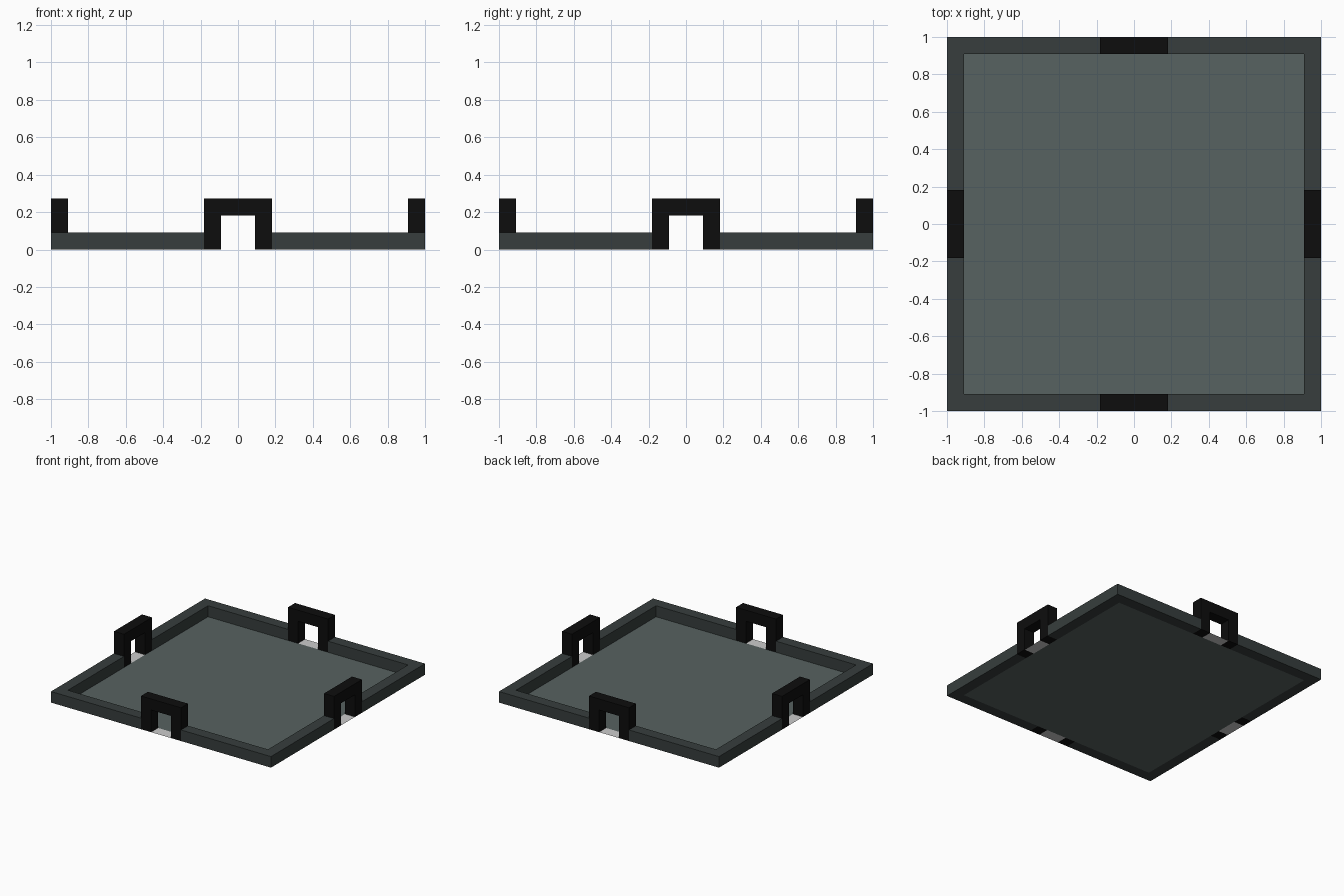
import bpy, bmesh
from math import pi
from mathutils import Matrix, Vector

if "Cube" in bpy.data.objects:
    bpy.data.objects.remove(bpy.data.objects["Cube"])

U = 1 / 11            # rim thickness and height
I = 1 - U             # inner edge of the rim


def material(name, rgb):
    m = bpy.data.materials.new(name)
    m.diffuse_color = (*rgb, 1)
    m.use_nodes = True
    m.node_tree.nodes["Principled BSDF"].inputs["Base Color"].default_value = m.diffuse_color
    return m


def add_part(name, outline, extrude, mat=None, turn=0):
    """Make a flat outline, optionally extrude it, then turn it about z."""
    bm = bmesh.new()
    face = bm.faces.new([bm.verts.new(p) for p in outline])
    if extrude:
        res = bmesh.ops.extrude_face_region(bm, geom=[face], use_keep_orig=True)
        moved = [v for v in res["geom"] if isinstance(v, bmesh.types.BMVert)]
        bmesh.ops.translate(bm, verts=moved, vec=Vector(extrude))
        bmesh.ops.recalc_face_normals(bm, faces=bm.faces)
    elif face.calc_area() and face.normal.z < 0:
        face.normal_flip()
    bmesh.ops.transform(bm, matrix=Matrix.Rotation(turn, 4, 'Z'), verts=bm.verts)
    mesh = bpy.data.meshes.new(name)
    bm.to_mesh(mesh)
    bm.free()
    if mat:
        mesh.materials.append(mat)
    obj = bpy.data.objects.new(name, mesh)
    bpy.context.collection.objects.link(obj)
    return obj


def rect(x0, x1, y0, y1):
    return [(x0, y0, 0), (x1, y0, 0), (x1, y1, 0), (x0, y1, 0)]


rim_mat = material("rim_dark", (0.038, 0.048, 0.047))
floor_mat = material("floor_slate", (0.095, 0.122, 0.119))
arch_mat = material("arch_black", (0.004, 0.004, 0.004))

# Floor panel
add_part("floor_panel", rect(-I, I, -I, I), None, floor_mat)

# L-shaped corner of the rim, between two arches
corner = [(2 * U, -1, 0), (1, -1, 0), (1, -2 * U, 0),
          (I, -2 * U, 0), (I, -I, 0), (2 * U, -I, 0)]

# Gateway arch, drawn on the front edge
arch = [(x, -1, z) for x, z in (
    (-2 * U, 0), (-U, 0), (-U, 2 * U), (U, 2 * U),
    (U, 0), (2 * U, 0), (2 * U, 3 * U), (-2 * U, 3 * U))]

for side, i in zip(("front", "right", "back", "left"), range(4)):
    a = i * pi / 2
    add_part(f"{side}_rim_corner", corner, (0, 0, U), rim_mat, a)
    add_part(f"{side}_arch", arch, (0, U, 0), arch_mat, a)
    # Pale threshold under each arch
    add_part(f"{side}_threshold", rect(-U, U, -1, -I), None, None, a)
